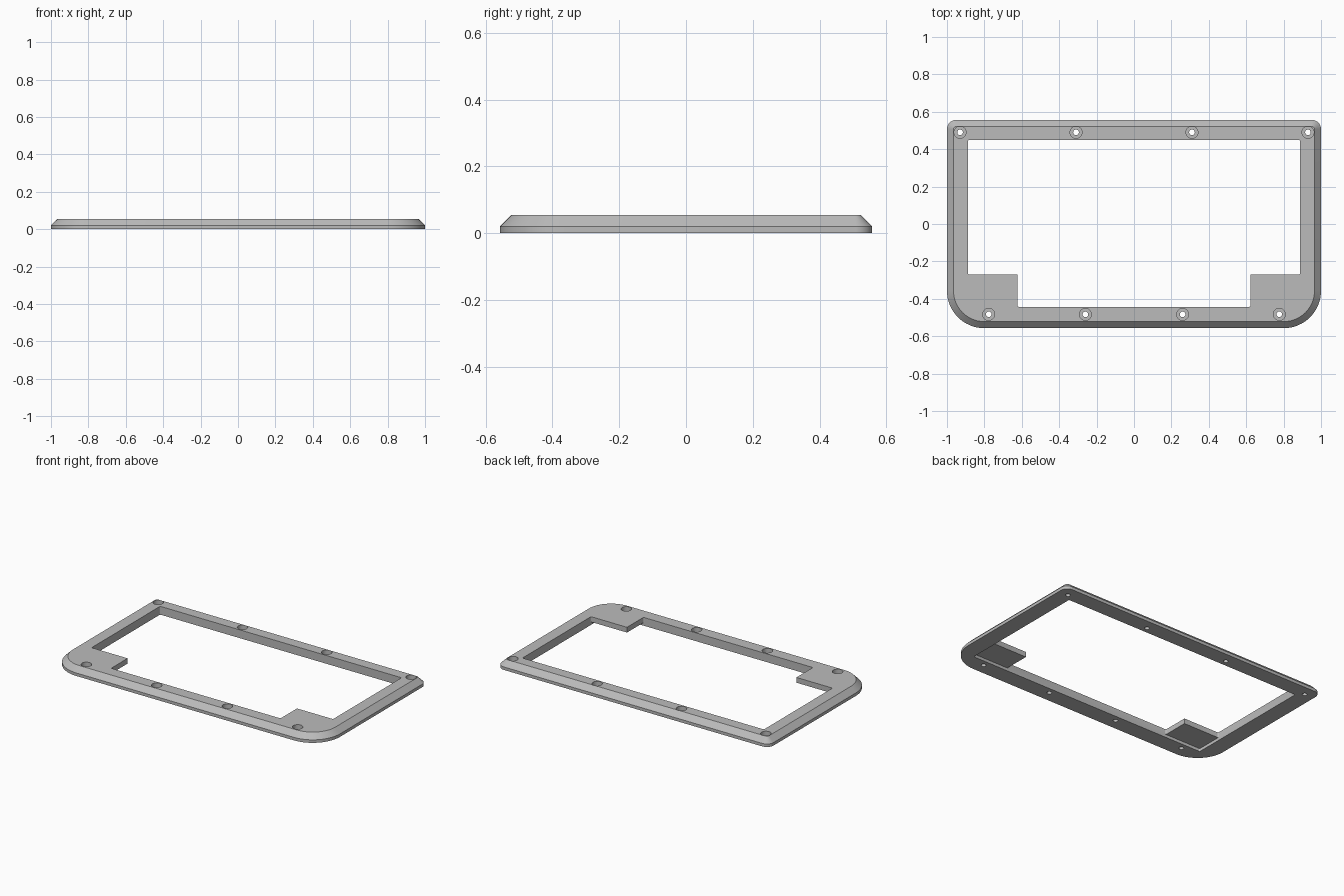
import bpy, bmesh
from math import cos, sin, pi

if "Cube" in bpy.data.objects:
    bpy.data.objects.remove(bpy.data.objects["Cube"])

HALF_X, HALF_Y, HEIGHT, LIP = 1.0, 0.557, 0.055, 0.02
BEVEL = HEIGHT - LIP
FRONT_R, BACK_R = 0.2, 0.05

grey = bpy.data.materials.new("plain_grey")
grey.use_nodes = True
grey.diffuse_color = (0.50, 0.50, 0.50, 1)
grey.node_tree.nodes["Principled BSDF"].inputs["Base Color"].default_value = grey.diffuse_color


def rounded_loop(x0, x1, y0, y1, front_r, back_r, steps):
    """Counter-clockwise rounded rectangle."""
    corners = ((x1, y1, -1, -1, back_r), (x0, y1, 1, -1, back_r),
               (x0, y0, 1, 1, front_r), (x1, y0, -1, 1, front_r))
    points = []
    for i, (x, y, sx, sy, r) in enumerate(corners):
        for k in range(steps + 1):
            a = (i + k / steps) * pi / 2
            points.append((x + sx * r + r * cos(a), y + sy * r + r * sin(a)))
    return points


def circle(x, y, r, steps=32):
    return [(x + r * cos(2 * pi * k / steps), y + r * sin(2 * pi * k / steps))
            for k in range(steps)]


def loft(name, layers):
    """Closed solid through a stack of (outline, z) layers."""
    bm = bmesh.new()
    rings = [[bm.verts.new((x, y, z)) for x, y in pts] for pts, z in layers]
    for low, high in zip(rings, rings[1:]):
        n = len(low)
        for i in range(n):
            j = (i + 1) % n
            bm.faces.new((low[i], low[j], high[j], high[i]))
    bm.faces.new(rings[0][::-1])
    bm.faces.new(rings[-1])
    mesh = bpy.data.meshes.new(name)
    bm.to_mesh(mesh)
    bm.free()
    mesh.materials.append(grey)
    obj = bpy.data.objects.new(name, mesh)
    bpy.context.collection.objects.link(obj)
    return obj


def cut(target, outline, z0, z1):
    cutter = loft("cutter", [(outline, z0), (outline, z1)])
    cutter.hide_render = True
    mod = target.modifiers.new("cut", 'BOOLEAN')
    mod.operation, mod.solver, mod.object = 'DIFFERENCE', 'EXACT', cutter
    bpy.context.view_layer.objects.active = target
    bpy.ops.object.modifier_apply(modifier=mod.name)
    bpy.data.objects.remove(cutter)


# Bezel body: upright lip, then a sloped edge up to the flat top
outer = rounded_loop(-HALF_X, HALF_X, -HALF_Y, HALF_Y, FRONT_R, BACK_R, 16)
inner = rounded_loop(-HALF_X + BEVEL, HALF_X - BEVEL, -HALF_Y + BEVEL, HALF_Y - BEVEL,
                     FRONT_R - BEVEL, BACK_R - BEVEL, 16)
bezel = loft("bezel_frame", [(outer, 0), (outer, LIP), (inner, HEIGHT)])

# Window: full rectangle below, leaving thin corner tabs at the front on top
WIN_X, WIN_BACK, WIN_FRONT = 0.888, 0.45, -0.443
TAB_X, TAB_Y, R = 0.623, -0.27, 0.008
cut(bezel, rounded_loop(-WIN_X, WIN_X, WIN_FRONT, WIN_BACK, R, R, 4), -0.1, LIP)
cut(bezel, rounded_loop(-WIN_X, WIN_X, TAB_Y, WIN_BACK, R, R, 4), -0.05, 0.1)
cut(bezel, rounded_loop(-TAB_X, TAB_X, WIN_FRONT, TAB_Y + 0.1, R, R, 4), -0.06, 0.12)

# Counterbored screw holes along the back and front rails
for xs, y in (((0.93, 0.31), 0.49), ((0.777, 0.26), -0.483)):
    for x in xs:
        for side in (-1, 1):
            cut(bezel, circle(side * x, y, 0.032), 0.025, 0.1)
            cut(bezel, circle(side * x, y, 0.015), -0.1, 0.07)

bpy.ops.object.select_all(action='DESELECT')
bezel.select_set(True)
bpy.context.view_layer.objects.active = bezel
bpy.ops.object.shade_smooth_by_angle(angle=pi / 6)
